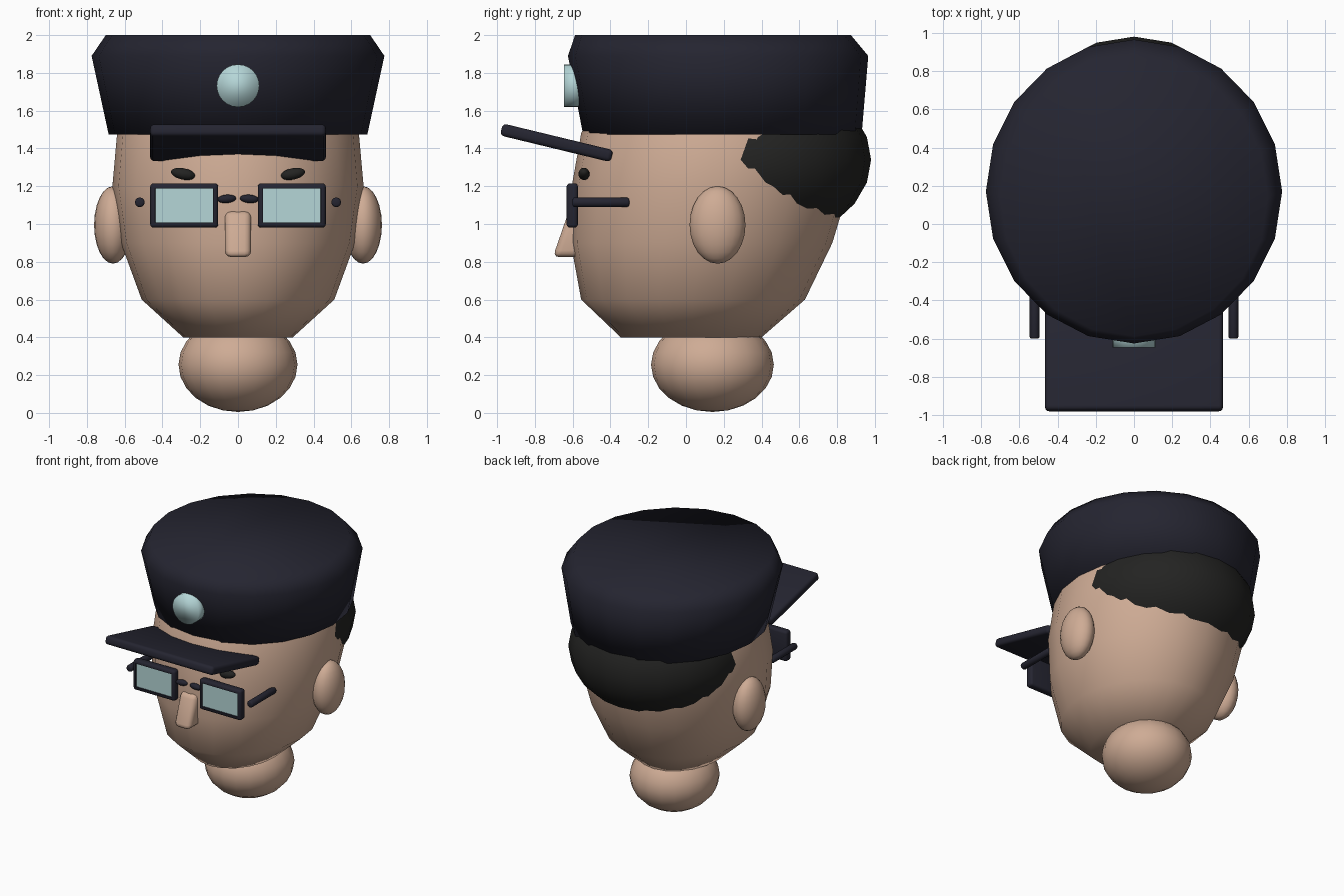
import bpy, bmesh, math
from mathutils import Matrix, Vector

if "Cube" in bpy.data.objects:
    bpy.data.objects.remove(bpy.data.objects["Cube"])


def material(name, rgb):
    m = bpy.data.materials.new(name)
    m.use_nodes = True
    m.diffuse_color = (*rgb, 1)
    bsdf = m.node_tree.nodes["Principled BSDF"]
    bsdf.inputs["Base Color"].default_value = (*rgb, 1)
    bsdf.inputs["Roughness"].default_value = 0.7
    return m


SKIN = material("skin", (0.62, 0.41, 0.30))
NAVY = material("dark navy", (0.018, 0.018, 0.03))
HAIR = material("black hair", (0.017, 0.017, 0.016))
GLASS = material("pale cyan", (0.46, 0.67, 0.68))


def finish(name, bm, mats, angle=180):
    """Turn a bmesh into a smooth-shaded object, keeping edges over angle sharp."""
    bmesh.ops.recalc_face_normals(bm, faces=bm.faces)
    mesh = bpy.data.meshes.new(name)
    bm.to_mesh(mesh)
    bm.free()
    for m in mats:
        mesh.materials.append(m)
    ob = bpy.data.objects.new(name, mesh)
    bpy.context.scene.collection.objects.link(ob)
    bpy.ops.object.select_all(action="DESELECT")
    ob.select_set(True)
    bpy.context.view_layer.objects.active = ob
    if angle < 180:
        bpy.ops.object.shade_smooth_by_angle(angle=math.radians(angle))
    else:
        bpy.ops.object.shade_smooth()
    return ob


def loft(name, rings, mat, sides=20):
    """Stack of ellipses, each (z, half width, front y, back y)."""
    bm = bmesh.new()
    loops = []
    for z, rx, front, back in rings:
        cy, ry = (front + back) / 2, (back - front) / 2
        angles = [2 * math.pi * i / sides for i in range(sides)]
        loops.append([bm.verts.new((rx * math.cos(a), cy + ry * math.sin(a), z))
                      for a in angles])
    for low, high in zip(loops, loops[1:]):
        for i in range(sides):
            j = (i + 1) % sides
            bm.faces.new((low[i], low[j], high[j], high[i]))
    bm.faces.new(loops[0][::-1])
    bm.faces.new(loops[-1])
    return finish(name, bm, [mat])


def ellipsoid(name, centre, radii, mat, tilt=0, sides=20):
    bm = bmesh.new()
    place = (Matrix.Translation(centre) @ Matrix.Rotation(tilt, 4, "Y")
             @ Matrix.Diagonal((*radii, 1)))
    bmesh.ops.create_uvsphere(bm, u_segments=sides, v_segments=12,
                              radius=1, matrix=place)
    return finish(name, bm, [mat])


def box_mesh(size):
    bm = bmesh.new()
    bmesh.ops.create_cube(bm, size=1, matrix=Matrix.Diagonal((*size, 1)))
    return bm


def bevel(bm, width, segments=3):
    bmesh.ops.bevel(bm, geom=bm.edges[:], offset=width, segments=segments,
                    profile=0.5, affect="EDGES", clamp_overlap=True)


def rod(name, start, end, radius, mat):
    """Round bar with softened ends."""
    a, b = Vector(start), Vector(end)
    bm = bmesh.new()
    turn = (b - a).to_track_quat("Z", "Y").to_matrix().to_4x4()
    bmesh.ops.create_cone(bm, cap_ends=True, segments=12, radius1=radius,
                          radius2=radius, depth=(b - a).length,
                          matrix=Matrix.Translation((a + b) / 2) @ turn)
    rims = [e for e in bm.edges if any(len(f.verts) > 4 for f in e.link_faces)]
    bmesh.ops.bevel(bm, geom=rims, offset=radius * 0.4, segments=2,
                    profile=0.5, affect="EDGES")
    return finish(name, bm, [mat], 50)


# Head and neck
loft("head", [(0.40, 0.29, -0.345, 0.40), (0.60, 0.51, -0.555, 0.63),
              (0.90, 0.62, -0.61, 0.775), (1.20, 0.665, -0.605, 0.865),
              (1.48, 0.64, -0.555, 0.87), (1.70, 0.54, -0.45, 0.75)], SKIN)
ellipsoid("neck", (0, 0.14, 0.255), (0.315, 0.325, 0.25), SKIN)

# Hair at the back of the head
ellipsoid("hair", (0, 0.33, 1.34), (0.638, 0.65, 0.464), HAIR)

# Cap crown
loft("cap_crown", [(1.475, 0.685, -0.545, 0.93), (1.89, 0.775, -0.625, 0.965),
                   (2.0, 0.70, -0.587, 0.873)], NAVY)

# Cap visor, sloping down to the forehead
bm = box_mesh((0.93, 0.602, 0.065))
bevel(bm, 0.022)
visor = finish("cap_visor", bm, [NAVY], 40)
visor.location = (0, -0.685, 1.43)
visor.rotation_euler.x = math.radians(-13.6)

# Round cap badge
bm = bmesh.new()
bmesh.ops.create_cone(bm, cap_ends=True, segments=24, radius1=0.113, radius2=0.113,
                      depth=0.1, matrix=Matrix.Translation((0, -0.595, 1.732))
                      @ Matrix.Rotation(math.pi / 2, 4, "X"))
finish("cap_badge", bm, [GLASS])

# Nose: a rounded block, pulled back at the top
bm = box_mesh((0.14, 0.2, 0.245))
for v in bm.verts:
    if v.co.z > 0 and v.co.y < 0:
        v.co.y += 0.085
bevel(bm, 0.035)
nose = finish("nose", bm, [SKIN])
nose.location = (0, -0.605, 0.947)

# Paired parts
for side, s in (("left", 1), ("right", -1)):
    ellipsoid(side + "_ear", (0.662 * s, 0.167, 0.995), (0.1, 0.148, 0.205), SKIN)
    ellipsoid(side + "_eyebrow", (0.29 * s, -0.54, 1.265), (0.066, 0.03, 0.03),
              HAIR, tilt=-0.2 * s, sides=12)

    # Glasses rim with the lens inset in its front face
    bm = box_mesh((0.36, 0.06, 0.235))
    bevel(bm, 0.018)
    front = min(bm.faces, key=lambda f: f.calc_center_median().y)
    bmesh.ops.inset_region(bm, faces=[front], thickness=0.012)
    bmesh.ops.inset_region(bm, faces=[front], thickness=0.002, depth=-0.008)
    front.material_index = 1
    rim = finish(side + "_glasses_rim", bm, [NAVY, GLASS], 35)
    rim.location = (0.285 * s, -0.602, 1.098)

    rod(side + "_glasses_arm", (0.52 * s, -0.6, 1.115), (0.52 * s, -0.3, 1.115),
        0.026, NAVY)
    ellipsoid(side + "_glasses_bridge", (0.06 * s, -0.605, 1.133),
              (0.05, 0.022, 0.022), NAVY, tilt=0.08 * s, sides=12)
